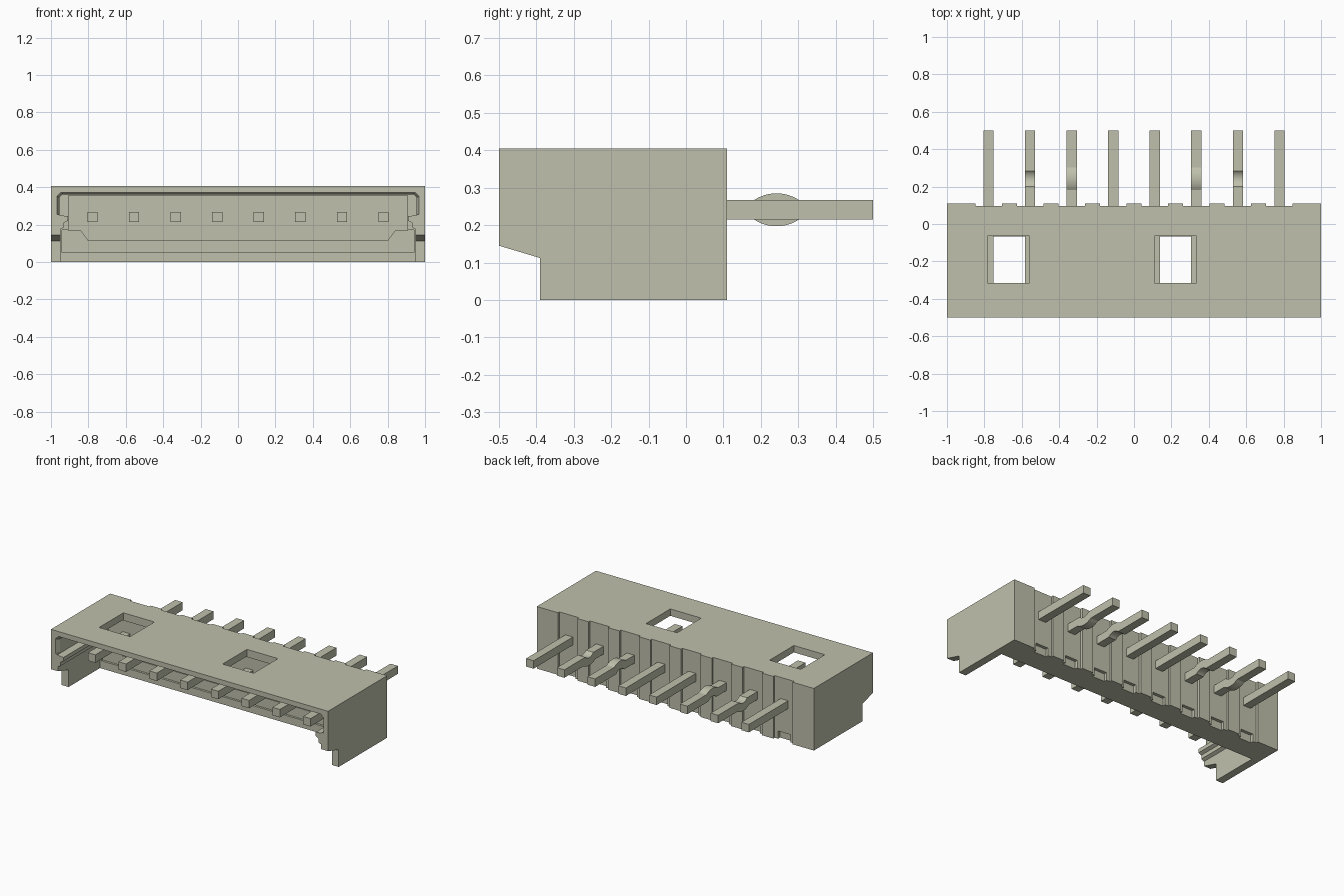
import bpy, bmesh, math

cube = bpy.data.objects.get("Cube")
if cube:
    bpy.data.objects.remove(cube, do_unlink=True)

plastic = bpy.data.materials.new("pale olive grey")
plastic.use_nodes = True
colour = (0.52, 0.53, 0.41, 1)
plastic.diffuse_color = colour
plastic.node_tree.nodes["Principled BSDF"].inputs["Base Color"].default_value = colour


def loft(name, rings):
    """Closed solid through matching rings of points."""
    bm = bmesh.new()
    loops = [[bm.verts.new(p) for p in ring] for ring in rings]
    for a, b in zip(loops, loops[1:]):
        for i in range(len(a)):
            j = (i + 1) % len(a)
            bm.faces.new((a[i], a[j], b[j], b[i]))
    bm.faces.new(loops[0])
    bm.faces.new(loops[-1])
    bmesh.ops.recalc_face_normals(bm, faces=bm.faces)
    mesh = bpy.data.meshes.new(name)
    bm.to_mesh(mesh)
    bm.free()
    mesh.materials.append(plastic)
    obj = bpy.data.objects.new(name, mesh)
    bpy.context.collection.objects.link(obj)
    return obj


def along_x(name, yz, x0, x1):
    return loft(name, [[(x, y, z) for y, z in yz] for x in (x0, x1)])


def along_y(name, xz, y0, y1):
    return loft(name, [[(x, y, z) for x, z in xz] for y in (y0, y1)])


def box(name, x0, x1, y0, y1, z0, z1):
    return along_x(name, [(y0, z0), (y1, z0), (y1, z1), (y0, z1)], x0, x1)


def mirrored(half):
    return half + [(-x, z) for x, z in reversed(half)]


pin_xs = [(i - 3.5) * 0.222 for i in range(8)]
cutters = []

# Housing block with the stepped lower front edge
housing = along_x("housing", [(-0.5, 0.145), (-0.39, 0.112), (-0.39, 0), (0.11, 0),
                              (0.11, 0.405), (-0.5, 0.405)], -1, 1)

# Open cavity with a hooked rib on each side wall
cavity = mirrored([(0.95, -0.1), (0.95, 0.175), (0.93, 0.185), (0.93, 0.21), (0.91, 0.22),
                   (0.91, 0.245), (0.955, 0.25), (0.955, 0.345), (0.94, 0.36)])
cutters.append(along_y("cavity_cutter", cavity, -0.6, -0.066))

# Ledges along the back of the cavity
cutters.append(box("ledge_cutter", -0.94, 0.94, -0.2, -0.052, 0.05, 0.17))
recess = mirrored([(0.8, 0.115), (0.84, 0.168), (0.905, 0.168), (0.905, 0.355)])
cutters.append(along_y("recess_cutter", recess, -0.2, -0.04))

# Lead-in chamfer around the mouth
mouth = [(-0.52, 0.975, 0.38), (-0.46, 0.95, 0.358)]
cutters.append(loft("mouth_cutter", [
    [(x, y, z) for x, z in mirrored([(w, 0.255), (w, top - 0.02), (w - 0.02, top)])]
    for y, w, top in mouth]))

# Windows through the roof
for x in (-0.67, 0.222):
    cutters.append(box("window_cutter", x - 0.112, x + 0.112, -0.315, -0.065, 0.3, 0.5))

# Shallow grooves behind each pin, deeper at the foot
for x in pin_xs:
    cutters.append(box("groove_cutter", x - 0.07, x + 0.07, 0.095, 0.2, -0.1, 0.5))
    cutters.append(box("foot_cutter", x - 0.045, x + 0.045, 0.075, 0.2, -0.1, 0.05))

for cutter in cutters:
    cutter.hide_render = True
    mod = housing.modifiers.new(cutter.name, 'BOOLEAN')
    mod.operation = 'DIFFERENCE'
    mod.solver = 'EXACT'
    mod.object = cutter
bpy.context.view_layer.update()
graph = bpy.context.evaluated_depsgraph_get()
cut_mesh = bpy.data.meshes.new_from_object(housing.evaluated_get(graph))
housing.modifiers.clear()
housing.data = cut_mesh
for cutter in cutters:
    bpy.data.objects.remove(cutter, do_unlink=True)

# Contact pins: some carry a curved kink, up or down
low, high, mid_y = 0.215, 0.267, 0.242
mid_z = (low + high) / 2


def arc(radius, level, centre):
    """Arc points rising above the given level."""
    reach = math.acos((level - centre) / radius)
    return [(mid_y + radius * math.sin(reach * t / 6), centre + radius * math.cos(reach * t / 6))
            for t in range(-6, 7)]


kinks = {1: -1, 2: 1, 5: 1, 6: -1}
for i, x in enumerate(pin_xs):
    top, bottom = [], []
    if i in kinks:
        top, bottom = arc(0.109, high, 0.176), arc(0.057, low, 0.176)
    profile = ([(-0.4, high)] + top + [(0.5, high), (0.5, low)] + bottom[::-1] + [(-0.4, low)])
    profile = [(y, mid_z + (z - mid_z) * kinks.get(i, 1)) for y, z in profile]
    pin = along_x("pin_%d" % (i + 1), profile, x - 0.027, x + 0.027)
    bpy.ops.object.select_all(action='DESELECT')
    pin.select_set(True)
    bpy.context.view_layer.objects.active = pin
    bpy.ops.object.shade_smooth_by_angle(angle=math.radians(20))
